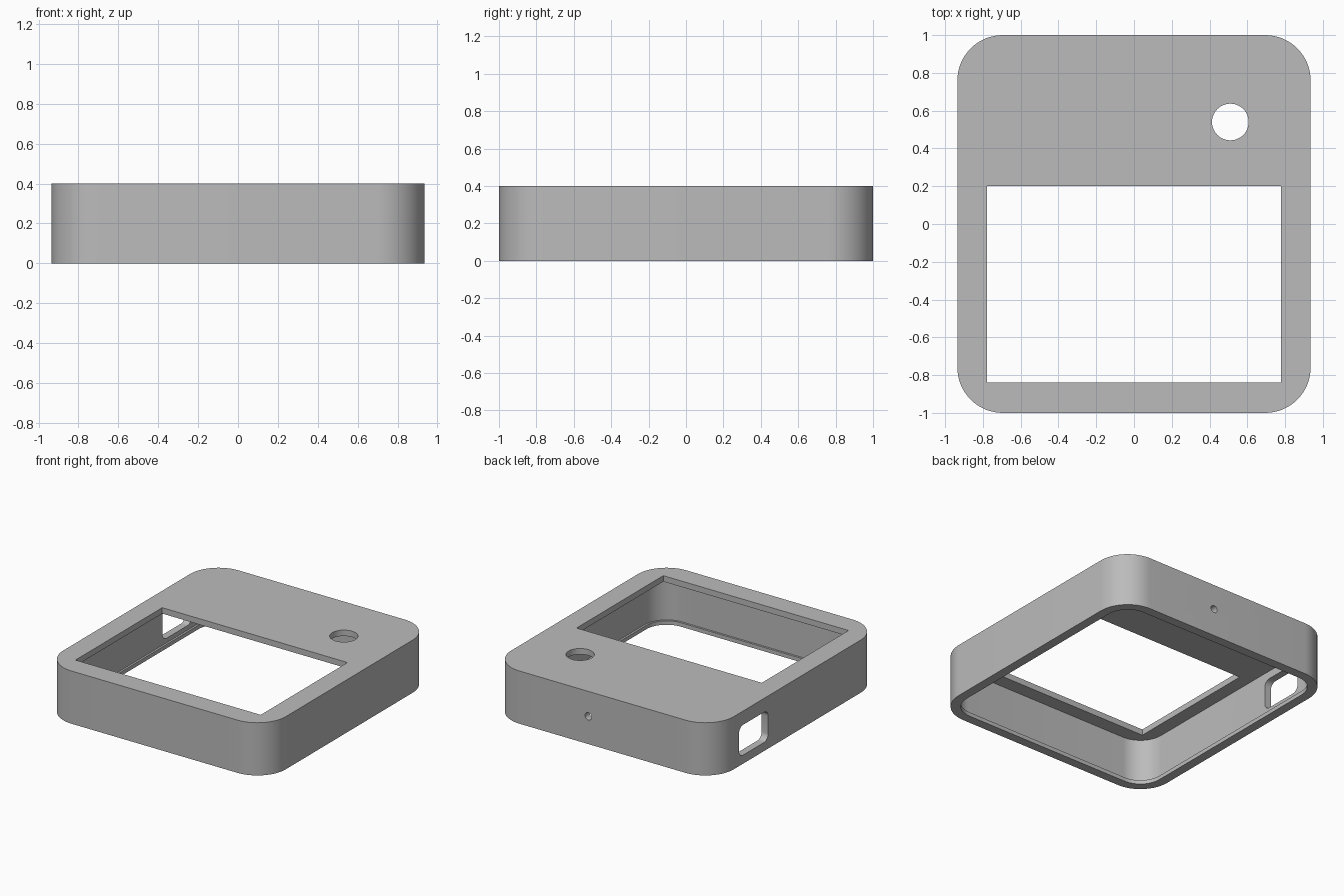
import bpy, bmesh, math
from mathutils import Matrix, Vector

cube = bpy.data.objects.get("Cube")
if cube:
    bpy.data.objects.remove(cube, do_unlink=True)

WIDTH, DEPTH, HEIGHT, CORNER = 1.87, 2.0, 0.4, 0.24
WALL, LIP, LIP_HEIGHT, PLATE = 0.055, 0.07, 0.03, 0.045

grey = bpy.data.materials.new("plain grey")
grey.use_nodes = True
colour = (0.5, 0.5, 0.5, 1)
grey.diffuse_color = colour
grey.node_tree.nodes["Principled BSDF"].inputs["Base Color"].default_value = colour


def rounded_outline(w, d, r, steps=16):
    """Outline of a centred rectangle with round corners."""
    if r == 0:
        return [(-w/2, -d/2), (w/2, -d/2), (w/2, d/2), (-w/2, d/2)]
    points = []
    for i, (sx, sy) in enumerate([(1, 1), (-1, 1), (-1, -1), (1, -1)]):
        for k in range(steps + 1):
            a = (i + k / steps) * math.pi / 2
            points.append((sx * (w/2 - r) + r * math.cos(a),
                           sy * (d/2 - r) + r * math.sin(a)))
    return points


def circle_outline(r, steps=48):
    return [(r * math.cos(2 * math.pi * k / steps),
             r * math.sin(2 * math.pi * k / steps)) for k in range(steps)]


def prism(name, outline, low, high, matrix=Matrix()):
    """Extrude an outline between two heights, then place it."""
    bm = bmesh.new()
    base = bm.faces.new([bm.verts.new((x, y, low)) for x, y in outline])
    top = bmesh.ops.extrude_face_region(bm, geom=[base])["geom"]
    bmesh.ops.translate(bm, vec=(0, 0, high - low),
                        verts=[v for v in top if isinstance(v, bmesh.types.BMVert)])
    bmesh.ops.recalc_face_normals(bm, faces=bm.faces)
    bm.transform(matrix)
    mesh = bpy.data.meshes.new(name)
    bm.to_mesh(mesh)
    bm.free()
    mesh.materials.append(grey)
    obj = bpy.data.objects.new(name, mesh)
    bpy.context.collection.objects.link(obj)
    return obj


def inset(offset):
    return rounded_outline(WIDTH - 2*offset, DEPTH - 2*offset, CORNER - offset)


# Outer shell
case = prism("case_shell", rounded_outline(WIDTH, DEPTH, CORNER), 0, HEIGHT)

side = Matrix.Translation((-WIDTH/2, 0.525, 0.18)) @ Matrix(
    ((0, 0, 1, 0), (1, 0, 0, 0), (0, 1, 0, 0), (0, 0, 0, 1)))
back = Matrix.Translation((0.12, DEPTH/2, 0.21)) @ Matrix.Rotation(math.pi/2, 4, "X")

cutters = [
    # Hollow interior, with a slim lip left around the open bottom
    prism("cavity_cutter", inset(WALL), LIP_HEIGHT, HEIGHT - PLATE),
    prism("opening_cutter", inset(LIP), -0.1, HEIGHT / 2),
    # Screen window and round button hole in the top plate
    prism("window_cutter", rounded_outline(1.555, 1.04, 0), 0.2, 0.5,
          Matrix.Translation((0, -0.318, 0))),
    prism("button_cutter", circle_outline(0.097), 0.2, 0.5,
          Matrix.Translation((0.51, 0.54, 0))),
    # Port in the side wall and pinhole in the back wall
    prism("port_cutter", rounded_outline(0.35, 0.23, 0.05, 8), -0.15, 0.15, side),
    prism("pinhole_cutter", circle_outline(0.028, 24), -0.15, 0.15, back),
]

bpy.context.view_layer.objects.active = case
for cutter in cutters:
    cutter.hide_render = True
    cut = case.modifiers.new(cutter.name, "BOOLEAN")
    cut.operation = "DIFFERENCE"
    cut.solver = "EXACT"
    cut.object = cutter
    bpy.ops.object.modifier_apply(modifier=cut.name)
    bpy.data.objects.remove(cutter, do_unlink=True)

# Smooth round corners, crisp edges
bpy.ops.object.select_all(action="DESELECT")
case.select_set(True)
bpy.ops.object.shade_smooth_by_angle(angle=math.radians(30))
